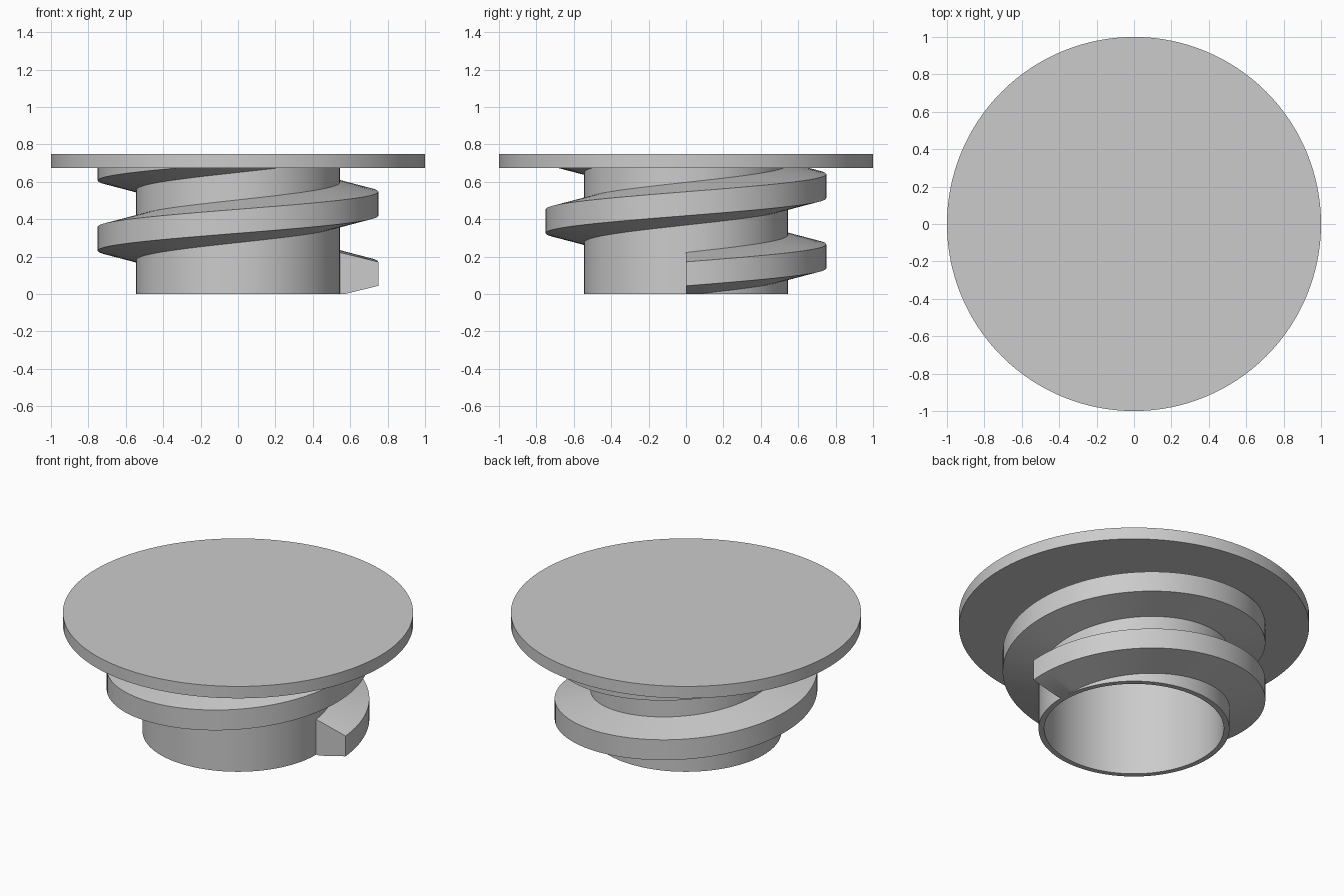
import bpy, bmesh, math
from mathutils import Vector

cube = bpy.data.objects.get("Cube")
if cube:
    bpy.data.objects.remove(cube, do_unlink=True)

# One plain grey for the whole cap
grey = bpy.data.materials.new("light grey")
grey.use_nodes = True
colour = (0.6, 0.6, 0.6, 1)
grey.diffuse_color = colour
grey.node_tree.nodes["Principled BSDF"].inputs["Base Color"].default_value = colour

SEGMENTS = 128
DISK_BOTTOM, TOP = 0.675, 0.75
WALL, BORE, CREST = 0.545, 0.513, 0.75


def finish(bm, name):
    """Turn a bmesh into a named object with smooth sides and sharp edges."""
    bmesh.ops.recalc_face_normals(bm, faces=bm.faces)
    mesh = bpy.data.meshes.new(name)
    bm.to_mesh(mesh)
    bm.free()
    mesh.materials.append(grey)
    obj = bpy.data.objects.new(name, mesh)
    bpy.context.collection.objects.link(obj)
    bpy.ops.object.select_all(action='DESELECT')
    obj.select_set(True)
    bpy.context.view_layer.objects.active = obj
    bpy.ops.object.shade_smooth_by_angle(angle=math.radians(30))
    return obj


def ring_at(bm, r, z):
    angles = [math.tau * i / SEGMENTS for i in range(SEGMENTS)]
    return [bm.verts.new((r * math.cos(a), r * math.sin(a), z)) for a in angles]


def bridge(bm, a, b):
    n = len(a)
    for i in range(n):
        j = (i + 1) % n
        bm.faces.new((a[i], a[j], b[j], b[i]))


# Plug body: flange disk and hollow neck as one turned profile
bm = bmesh.new()
profile = [(1, TOP), (1, DISK_BOTTOM), (WALL, DISK_BOTTOM), (WALL, 0),
           (BORE, 0), (BORE, DISK_BOTTOM)]
rings = [ring_at(bm, r, z) for r, z in profile]
for a, b in zip(rings, rings[1:]):
    bridge(bm, a, b)
bm.faces.new(rings[0])
bm.faces.new(rings[-1])
finish(bm, "flanged_neck")

# Screw thread: a trapezoid swept up a helix, its root sunk into the neck
PITCH, START, HALF_CREST, SLOPE = 0.375, 0.108, 0.064, 0.245
ROOT = 0.53
half_root = HALF_CREST + SLOPE * (CREST - ROOT)
section = [(ROOT, -half_root), (CREST, -HALF_CREST),
           (CREST, HALF_CREST), (ROOT, half_root)]
bm = bmesh.new()
loops = []
for degrees in range(0, 680, 3):
    a = math.radians(degrees)
    mid = START + PITCH * degrees / 360
    loops.append([bm.verts.new((r * math.cos(a), r * math.sin(a), mid + z))
                  for r, z in section])
for a, b in zip(loops, loops[1:]):
    bridge(bm, a, b)
bm.faces.new(loops[0])
bm.faces.new(loops[-1])

# Trim the thread level with the rim and inside the disk
for z, direction in ((0, -1), (DISK_BOTTOM + 0.02, 1)):
    bmesh.ops.bisect_plane(bm, geom=bm.verts[:] + bm.edges[:] + bm.faces[:],
                           plane_co=Vector((0, 0, z)),
                           plane_no=Vector((0, 0, direction)), clear_outer=True)
    open_edges = [e for e in bm.edges if e.is_boundary]
    bmesh.ops.holes_fill(bm, edges=open_edges, sides=0)
finish(bm, "screw_thread")
